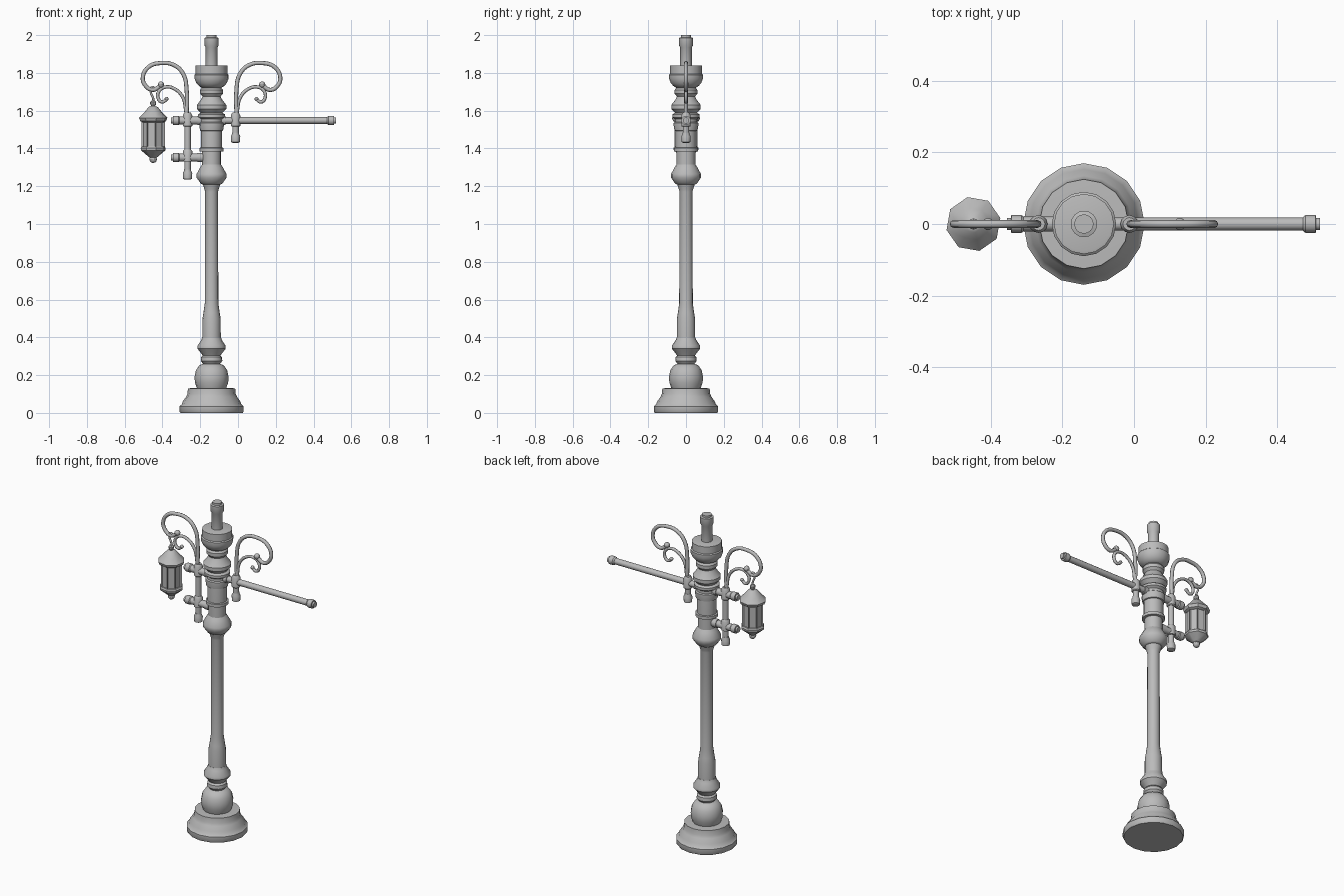
import bpy, bmesh, math
from mathutils import Matrix, Vector

if "Cube" in bpy.data.objects:
    bpy.data.objects.remove(bpy.data.objects["Cube"], do_unlink=True)

POST_X = -0.14
iron = bpy.data.materials.new("grey iron")
iron.use_nodes = True
iron.diffuse_color = (0.5, 0.5, 0.5, 1)
iron.node_tree.nodes["Principled BSDF"].inputs["Base Color"].default_value = (0.5, 0.5, 0.5, 1)


def finish(obj, angle=35):
    """Give the part its material and smooth its soft edges."""
    obj.data.materials.clear()
    obj.data.materials.append(iron)
    bpy.ops.object.select_all(action='DESELECT')
    obj.select_set(True)
    bpy.context.view_layer.objects.active = obj
    bpy.ops.object.shade_smooth_by_angle(angle=math.radians(angle))
    return obj


def lathe(name, profile, loc, sides=16, axis='Z', phase=0.0, panels=False):
    """Turn (radius, height) pairs around an axis; both ends are capped."""
    bm = bmesh.new()
    rings = []
    for r, h in profile:
        angles = [phase + math.tau * i / sides for i in range(sides)]
        rings.append([bm.verts.new((r * math.cos(a), r * math.sin(a), h)) for a in angles])
    walls = []
    for low, high in zip(rings, rings[1:]):
        for i in range(sides):
            j = (i + 1) % sides
            walls.append(bm.faces.new((low[i], low[j], high[j], high[i])))
    bm.faces.new(rings[0][::-1])
    bm.faces.new(rings[-1])
    bm.normal_update()
    if panels:
        bmesh.ops.inset_individual(bm, faces=walls, thickness=0.008, depth=-0.008)
    if axis == 'X':
        bm.transform(Matrix.Rotation(math.pi / 2, 4, 'Y'))
    mesh = bpy.data.meshes.new(name)
    bm.to_mesh(mesh)
    bm.free()
    obj = bpy.data.objects.new(name, mesh)
    obj.location = loc
    bpy.context.collection.objects.link(obj)
    return finish(obj)


def tube(name, points, radius):
    """Sweep a round bar along a smooth path and turn it into a mesh."""
    curve = bpy.data.curves.new(name + " path", 'CURVE')
    curve.dimensions = '3D'
    curve.bevel_depth = radius
    curve.bevel_resolution = 2
    curve.resolution_u = 5
    curve.use_fill_caps = True
    spline = curve.splines.new('BEZIER')
    spline.bezier_points.add(len(points) - 1)
    for bp, p in zip(spline.bezier_points, points):
        bp.co = Vector(p)
        bp.handle_left_type = bp.handle_right_type = 'AUTO'
    helper = bpy.data.objects.new(name + " path", curve)
    bpy.context.collection.objects.link(helper)
    bpy.context.view_layer.update()
    graph = bpy.context.evaluated_depsgraph_get()
    mesh = bpy.data.meshes.new_from_object(helper.evaluated_get(graph))
    bpy.data.objects.remove(helper, do_unlink=True)
    obj = bpy.data.objects.new(name, mesh)
    bpy.context.collection.objects.link(obj)
    return finish(obj, 50)


def ball(name, loc, radius):
    steps = [math.pi * (i + 0.3) / 6.6 for i in range(7)]
    return lathe(name, [(radius * math.sin(t), -radius * math.cos(t)) for t in steps], loc, 10)


# Post: stepped foot, bulb, column, collars and bowl
centre = (POST_X, 0, 0)
lathe("foot", [(.165, 0), (.17, .008), (.17, .035), (.158, .045), (.153, .06), (.135, .085),
               (.128, .1), (.125, .13), (.08, .132)], centre)
lathe("lower_bulb", [(.077, .13), (.088, .16), (.09, .19), (.083, .225), (.065, .252),
                     (.045, .26), (.057, .275), (.055, .295), (.045, .305)], centre)
lathe("lower_ring", [(.048, .305), (.055, .315), (.075, .34), (.075, .355), (.055, .385),
                     (.05, .4)], centre)
lathe("column", [(.049, .39), (.048, .5), (.043, .53), (.036, .58), (.034, 1.17), (.038, 1.185),
                 (.048, 1.215)], centre)
lathe("neck_ring", [(.05, 1.21), (.058, 1.215), (.079, 1.245), (.079, 1.265), (.06, 1.3),
                    (.05, 1.315)], centre)
lathe("upper_column", [(.05, 1.3), (.05, 1.385), (.055, 1.39), (.055, 1.5), (.05, 1.6)], centre)
lathe("lower_collar", [(.055, 1.383), (.064, 1.385), (.064, 1.403), (.055, 1.405)], centre)
lathe("upper_collar", [(.055, 1.492), (.061, 1.495), (.065, 1.52), (.065, 1.535), (.058, 1.54),
                       (.058, 1.555), (.072, 1.565), (.072, 1.58), (.055, 1.59)], centre)
lathe("upper_rings", [(.055, 1.585), (.078, 1.61), (.078, 1.63), (.055, 1.66), (.048, 1.675),
                      (.06, 1.69), (.06, 1.71), (.048, 1.725)], centre)
lathe("bowl", [(.05, 1.72), (.066, 1.73), (.08, 1.745), (.09, 1.77), (.09, 1.79), (.084, 1.795),
               (.084, 1.838), (.076, 1.84)], centre)
lathe("top_spindle", [(.031, 1.83), (.031, 1.935), (.037, 1.945), (.037, 1.985), (.027, 1.988),
                      (.027, 2), (.016, 2)], centre)

# Horizontal rods with capped ends
cap = [(.019, 0), (.025, .008), (.025, .036), (.017, .037), (.017, .048)]
lathe("long_rod", [(.018, POST_X), (.018, .48)], (0, 0, 1.548), 12, 'X')
lathe("long_rod_cap", cap, (.472, 0, 1.548), 12, 'X')
lathe("long_rod_sleeve", [(.024, -.09), (.024, -.065)], (0, 0, 1.548), 12, 'X')
for label, z in (("upper", 1.548), ("lower", 1.352)):
    lathe(label + "_bracket_rod", [(.021, -.32), (.021, POST_X)], (0, 0, z), 12, 'X')
    end = lathe(label + "_bracket_cap", cap, (-.307, 0, z), 12, 'X')
    end.rotation_euler.z = math.pi
    lathe(label + "_bracket_sleeve", [(.025, -.215), (.025, -.185)], (0, 0, z), 12, 'X')

# Mirrored hangers: upright, finial, clamp and two scrolls each
big_scroll = [(.132, 1.57), (.132, 1.71), (.148, 1.79), (.196, 1.84), (.27, 1.852), (.335, 1.83),
              (.364, 1.775), (.35, 1.733), (.312, 1.71), (.275, 1.728)]
small_scroll = [(.135, 1.59), (.152, 1.67), (.195, 1.715), (.245, 1.725), (.279, 1.702),
                (.283, 1.667), (.262, 1.646), (.238, 1.66)]
for label, side, bottom in (("left", 1, 1.43), ("right", -1, 1.235)):
    def place(points):
        return [(POST_X + side * d, 0, z) for d, z in points]
    x = POST_X + side * .127
    lathe(label + "_upright", [(.017, bottom + .04), (.017, 1.59)], (x, 0, 0), 12)
    lathe(label + "_finial", [(.015, 0), (.023, .004), (.025, .035), (.018, .048), (.018, .055)],
          (x, 0, bottom), 12)
    lathe(label + "_clamp", [(.02, 1.515), (.025, 1.52), (.025, 1.575), (.018, 1.588)],
          (x, 0, 0), 12)
    tube(label + "_big_scroll", place(big_scroll), .011)
    tube(label + "_small_scroll", place(small_scroll), .009)
    ball(label + "_scroll_ball", place([(.268, 1.738)])[0], .017)
    ball(label + "_small_scroll_ball", place([(.238, 1.662)])[0], .011)
lathe("right_lower_clamp", [(.025, 1.33), (.025, 1.385), (.018, 1.395)], (-.267, 0, 0), 12)

# Hanging lantern, eight-sided
lamp = (-.449, 0, 0)
turn = math.radians(12.5)
tube("lantern_hook", [(-.449, 0, 1.62), (-.449, 0, 1.665), (-.462, 0, 1.70), (-.455, 0, 1.725),
                      (-.437, 0, 1.715)], .006)
lathe("lantern_knob", [(.008, 1.655), (.016, 1.645), (.016, 1.635), (.01, 1.625),
                       (.014, 1.61)][::-1], lamp, 8)
lathe("lantern_roof", [(.058, 1.538), (.07, 1.545), (.077, 1.562), (.045, 1.595), (.024, 1.62),
                       (.012, 1.624)], lamp, 8, phase=turn)
lathe("lantern_body", [(.063, 1.405), (.063, 1.545)], lamp, 8, phase=turn, panels=True)
lathe("lantern_base", [(.02, 1.352), (.03, 1.36), (.066, 1.39), (.068, 1.402), (.062, 1.41)],
      lamp, 8, phase=turn)
ball("lantern_finial", (-.449, 0, 1.343), .02)
